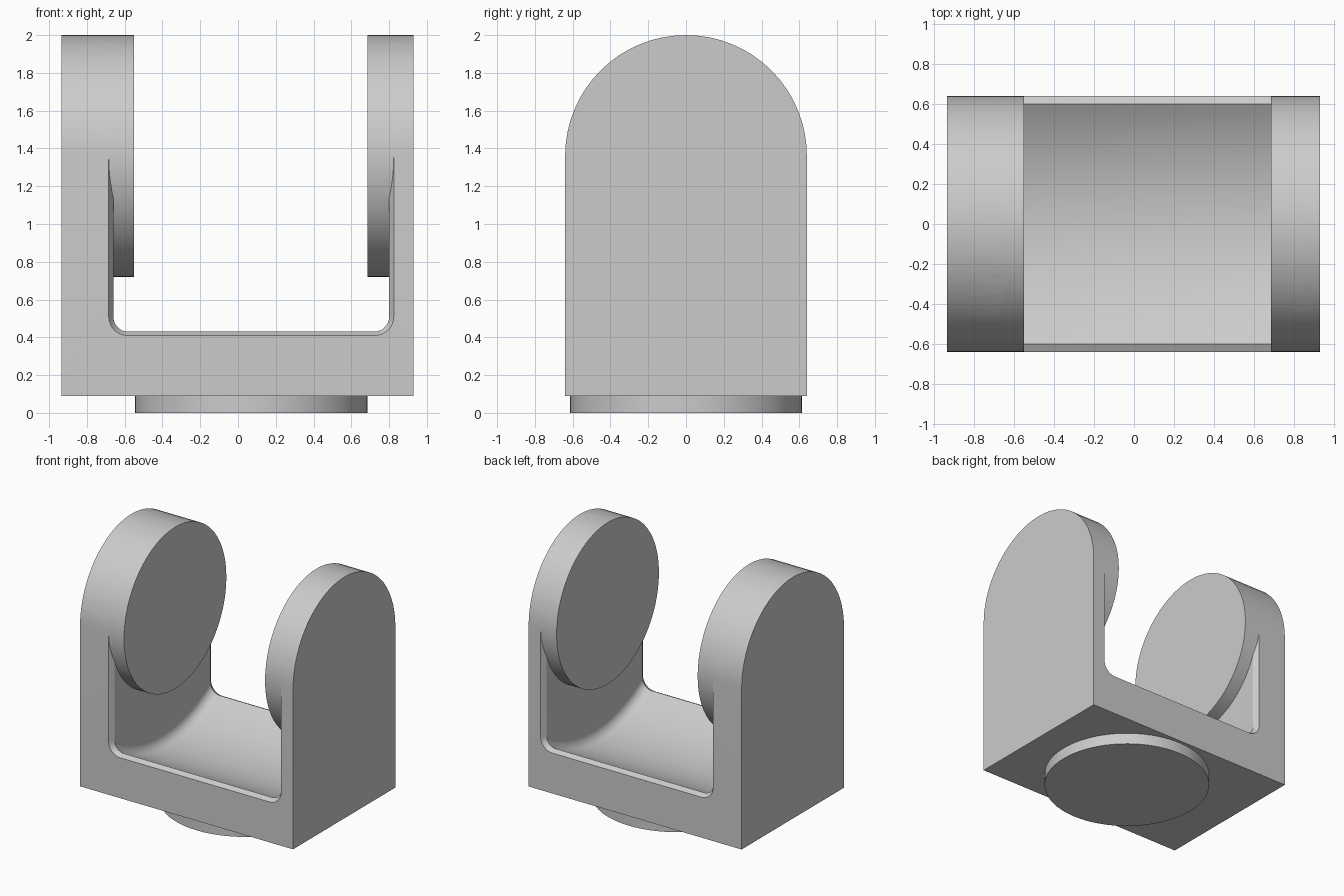
import bpy
import bmesh
from math import sin, cos, pi, sqrt, radians

cube = bpy.data.objects.get("Cube")
if cube:
    bpy.data.objects.remove(cube, do_unlink=True)

grey = bpy.data.materials.new("plain grey")
grey.use_nodes = True
COLOUR = (0.6, 0.6, 0.6, 1)
grey.diffuse_color = COLOUR
grey.node_tree.nodes["Principled BSDF"].inputs["Base Color"].default_value = COLOUR

RADIUS, PIVOT_Z = 0.64, 1.36     # rounded arm ends and pads
LEFT_X, RIGHT_X = -0.935, 0.93   # outer faces of the arms
WALL_A, WALL_B = -0.66, 0.80     # inner faces of the arms
SADDLE_R = 1.107                 # hollow between the arms
SEGMENTS = 64


def loft(name, sections):
    """Skin a list of equal-length closed sections and cap both ends."""
    bm = bmesh.new()
    rings = [[bm.verts.new(p) for p in s] for s in sections]
    n = len(rings[0])
    for a, b in zip(rings, rings[1:]):
        for i in range(n):
            j = (i + 1) % n
            bm.faces.new((a[i], a[j], b[j], b[i]))
    bm.faces.new(rings[0])
    bm.faces.new(rings[-1])
    bmesh.ops.recalc_face_normals(bm, faces=bm.faces)
    mesh = bpy.data.meshes.new(name)
    bm.to_mesh(mesh)
    bm.free()
    obj = bpy.data.objects.new(name, mesh)
    bpy.context.collection.objects.link(obj)
    mesh.materials.append(grey)
    return obj


def activate(obj):
    bpy.ops.object.select_all(action='DESELECT')
    obj.select_set(True)
    bpy.context.view_layer.objects.active = obj


def smooth(obj):
    activate(obj)
    bpy.ops.object.shade_smooth_by_angle(angle=radians(25))


def arc(cx, cy, r, start, end, steps):
    return [(cx + r * cos(start + (end - start) * i / steps),
             cy + r * sin(start + (end - start) * i / steps)) for i in range(steps + 1)]


# Yoke block: arch profile carried across the full width
arch = [(-RADIUS, 0.09), (RADIUS, 0.09)] + arc(0, PIVOT_Z, RADIUS, 0, pi, SEGMENTS // 2)
yoke = loft("yoke", [[(x, y, z) for y, z in arch] for x in (LEFT_X, RIGHT_X)])


# Opening: U sections along y, dished in the middle and flared at both ends
def opening_section(y):
    flare = max(0, abs(y) - 0.60)
    inner = min(abs(y), 0.60)
    floor = PIVOT_Z - sqrt(SADDLE_R ** 2 - inner ** 2) - flare * 0.5
    a, b = WALL_A - flare * 0.62, WALL_B + flare * 0.62
    r = 0.08 + flare * 0.5
    outline = [(a, 2.2)]
    outline += arc(a + r, floor + r, r, pi, 1.5 * pi, 8)
    outline += arc(b - r, floor + r, r, 1.5 * pi, 2 * pi, 8)
    outline += [(b, 2.2)]
    return [(x, y, z) for x, z in outline]


STEPS = 24
stations = [-0.7] + [-0.6 + 1.2 * i / STEPS for i in range(STEPS + 1)] + [0.7]
cutter = loft("opening_cutter", [opening_section(y) for y in stations])
cutter.hide_render = True

cut = yoke.modifiers.new("opening", 'BOOLEAN')
cut.operation = 'DIFFERENCE'
cut.solver = 'EXACT'
cut.object = cutter
activate(yoke)
bpy.ops.object.modifier_apply(modifier=cut.name)
bpy.data.objects.remove(cutter, do_unlink=True)
smooth(yoke)

# Round pads on the inner faces of the arms
circle = arc(0, PIVOT_Z, RADIUS, 0, 2 * pi, SEGMENTS)[:-1]
for name, x0, x1 in (("right_pad", WALL_A - 0.03, -0.55), ("left_pad", 0.685, WALL_B + 0.03)):
    smooth(loft(name, [[(x, y, z) for y, z in circle] for x in (x0, x1)]))

# Round foot under the yoke
foot = arc((WALL_A + WALL_B) / 2, 0, 0.615, 0, 2 * pi, SEGMENTS)[:-1]
smooth(loft("foot", [[(x, y, z) for x, y in foot] for z in (0, 0.09)]))
